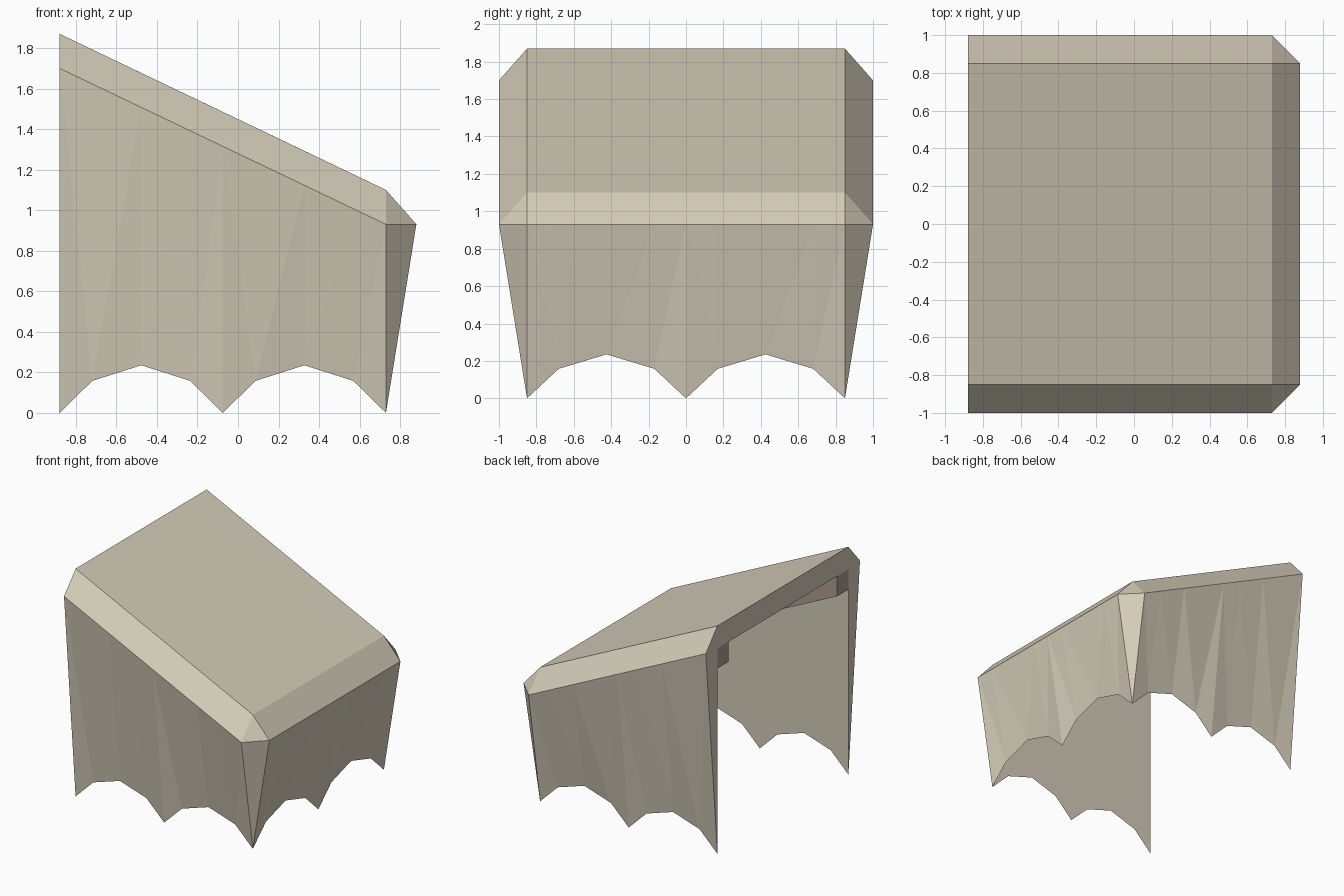
import bpy, bmesh

if "Cube" in bpy.data.objects:
    bpy.data.objects.remove(bpy.data.objects["Cube"])

XB, XF, YW = -0.88, 0.73, 0.85      # open back edge, front wall, side walls
OUT = 0.15                          # how far the eave sticks out
T = [0, .1, .25, .4, .5, .6, .75, .9, 1]              # scallop positions along a wall
H = [0, .158, .235, .158, 0, .158, .235, .158, 0]     # scallop heights


def roof_z(x):
    return 1.87 - 0.478 * (x - XB)


def material(name, col):
    m = bpy.data.materials.new(name)
    m.diffuse_color = (*col, 1)
    m.use_nodes = True
    m.node_tree.nodes["Principled BSDF"].inputs["Base Color"].default_value = m.diffuse_color
    return m


cloth = material("beige cloth", (0.658, 0.604, 0.485))
wood = material("brown wood", (0.413, 0.332, 0.275))


def finish(bm, name, mat):
    bmesh.ops.recalc_face_normals(bm, faces=bm.faces[:])
    me = bpy.data.meshes.new(name)
    bm.to_mesh(me)
    bm.free()
    me.materials.append(mat)
    ob = bpy.data.objects.new(name, me)
    bpy.context.collection.objects.link(ob)
    return ob


# Cloth canopy: columns of (hem, eave, roof edge, ceiling edge) around three walls
bm = bmesh.new()
cache = {}


def vert(x, y, z):
    key = (round(x, 4), round(y, 4), round(z, 4))
    if key not in cache:
        cache[key] = bm.verts.new(key)
    return cache[key]


walls = [((XB, -YW), (XF, -YW), (0, -1)),
         ((XF, -YW), (XF, YW), (1, 0)),
         ((XF, YW), (XB, YW), (0, 1))]
cols = []
for a, b, n in walls:
    for t, h in zip(T, H):
        x, y = a[0] + (b[0] - a[0]) * t, a[1] + (b[1] - a[1]) * t
        r = roof_z(x)
        cols.append((vert(x, y, h), vert(x + n[0] * OUT, y + n[1] * OUT, r - 0.17),
                     vert(x, y, r), vert(x, y, r - 0.185)))

skirt = []
for p, q in zip(cols, cols[1:]):
    if p[0] is q[0]:                                   # chamfered corner
        skirt.append(bm.faces.new((p[0], q[1], p[1])))
        bm.faces.new((p[1], q[1], p[2]))
    else:
        skirt.append(bm.faces.new((p[0], q[0], q[1], p[1])))   # hanging skirt
        bm.faces.new((p[1], q[1], q[2], p[2]))                 # sloped eave
        bm.faces.new((p[0], p[3], q[3], q[0]))                 # inner wall

# Roof and ceiling sheets, then the rim of the open back
for k in (2, 3):
    bm.faces.new(list(dict.fromkeys(c[k] for c in cols)))
first, last = cols[0], cols[-1]
bm.faces.new(first)
bm.faces.new(last)
bm.faces.new((first[2], last[2], last[3], first[3]))
bmesh.ops.triangulate(bm, faces=skirt, quad_method='SHORT_EDGE')
finish(bm, "cloth_canopy", cloth)


# Wooden rails under the ceiling, following the roof slope
def rail(name, x0, x1, y0, y1):
    bm = bmesh.new()
    bmesh.ops.create_cube(bm, size=1)
    for v in bm.verts:
        x = x1 if v.co.x > 0 else x0
        y = y1 if v.co.y > 0 else y0
        z = roof_z(x) - (0.185 if v.co.z > 0 else 0.35)
        v.co = (x, y, z)
    finish(bm, name, wood)


rail("front_side_rail", XB, XF, -YW, -YW + 0.145)
rail("back_side_rail", XB, XF, YW - 0.145, YW)
rail("end_rail", XF - 0.145, XF, -YW + 0.145, YW - 0.145)
